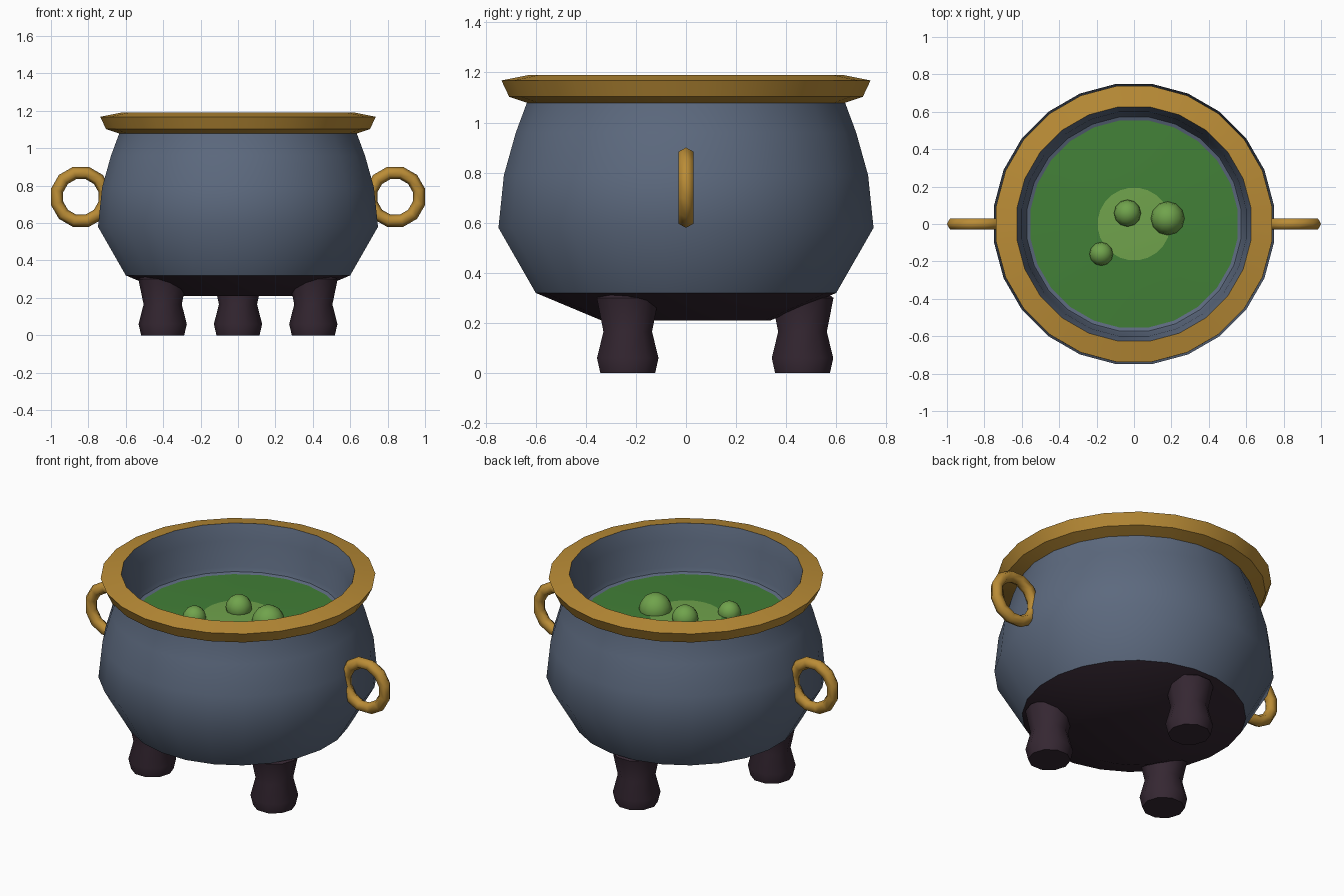
import bpy, bmesh, math
from mathutils import Matrix

if "Cube" in bpy.data.objects:
    bpy.data.objects.remove(bpy.data.objects["Cube"])


def srgb(r, g, b):
    def f(c):
        c /= 255
        return c / 12.92 if c <= 0.04045 else ((c + 0.055) / 1.055) ** 2.4
    return (f(r), f(g), f(b), 1)


def material(name, rgb):
    m = bpy.data.materials.new(name)
    m.diffuse_color = srgb(*rgb)
    m.use_nodes = True
    m.node_tree.nodes["Principled BSDF"].inputs["Base Color"].default_value = m.diffuse_color
    return m


IRON = material("blue grey iron", (92, 105, 126))
GOLD = material("old gold", (186, 140, 54))
DARK = material("dark base", (53, 39, 50))
GREEN = material("dark green brew", (66, 128, 55))
LIGHT = material("light green brew", (112, 163, 76))


def finish(name, bm, mats, angle=45):
    bmesh.ops.remove_doubles(bm, verts=bm.verts, dist=1e-5)
    me = bpy.data.meshes.new(name)
    bm.to_mesh(me)
    bm.free()
    ob = bpy.data.objects.new(name, me)
    bpy.context.collection.objects.link(ob)
    for m in mats:
        me.materials.append(m)
    bpy.ops.object.select_all(action='DESELECT')
    ob.select_set(True)
    bpy.context.view_layer.objects.active = ob
    bpy.ops.object.shade_smooth_by_angle(angle=math.radians(angle))
    return ob


def lathe(name, profile, mats, sides=24, closed=False, at=(0, 0), turn=0.5, angle=45):
    """Spin a (radius, height) profile about a vertical axis."""
    bm = bmesh.new()
    rings = []
    for r, z in profile:
        rings.append([bm.verts.new((at[0] + r * math.cos((j + turn) * math.tau / sides),
                                    at[1] + r * math.sin((j + turn) * math.tau / sides), z))
                      for j in range(sides)])
    if closed:
        rings.append(rings[0])
    for a, b in zip(rings, rings[1:]):
        for j in range(sides):
            k = (j + 1) % sides
            bm.faces.new((a[j], a[k], b[k], b[j]))
    return finish(name, bm, mats, angle)


# Pot wall, outside up and inside down to the brew
lathe("pot_body", [(0.605, 0.32), (0.755, 0.58), (0.733, 0.79), (0.685, 0.96), (0.64, 1.08),
                   (0.637, 1.188), (0.632, 1.19), (0.605, 1.10), (0.588, 0.95),
                   (0.578, 0.925), (0.55, 0.915)], [IRON])

# Dark underside
lathe("pot_base", [(0, 0.21), (0.34, 0.21), (0.605, 0.32)], [DARK])

# Gold rim
lathe("rim", [(0.635, 1.077), (0.712, 1.103), (0.743, 1.168), (0.632, 1.19)],
      [GOLD], closed=True, angle=35)

# Brew surface with a lighter middle
brew = lathe("brew", [(0.566, 0.918), (0.38, 0.926), (0.195, 0.932), (0, 0.936)], [GREEN, LIGHT])
for p in brew.data.polygons:
    if p.center.xy.length < 0.19:
        p.material_index = 1

# Bubbles
for i, (x, y, z, r) in enumerate([(-0.035, 0.058, 0.95, 0.072), (0.18, 0.03, 0.935, 0.09),
                                  (-0.175, -0.16, 0.937, 0.063)]):
    bm = bmesh.new()
    bmesh.ops.create_uvsphere(bm, u_segments=12, v_segments=8, radius=r,
                              matrix=Matrix.Translation((x, y, z)))
    finish(f"bubble_{i + 1}", bm, [LIGHT])

# Three feet
for i in range(3):
    a = math.radians(90 + 120 * i)
    lathe(f"foot_{i + 1}", [(0, 0), (0.115, 0), (0.129, 0.06), (0.102, 0.165), (0.13, 0.30),
                            (0.09, 0.33), (0, 0.33)], [DARK], sides=10,
          at=(0.465 * math.cos(a), 0.465 * math.sin(a)), turn=0)

# Ring handles, one each side
for side, name in ((-1, "left_handle"), (1, "right_handle")):
    ring = [(0.132 + 0.034 * math.cos(t * math.tau / 6), 0.034 * math.sin(t * math.tau / 6))
            for t in range(6)]
    h = lathe(name, ring, [GOLD], sides=12, closed=True, angle=65)
    h.data.transform(Matrix.Translation((side * 0.84, 0, 0.74)) @ Matrix.Rotation(math.pi / 2, 4, 'X'))
